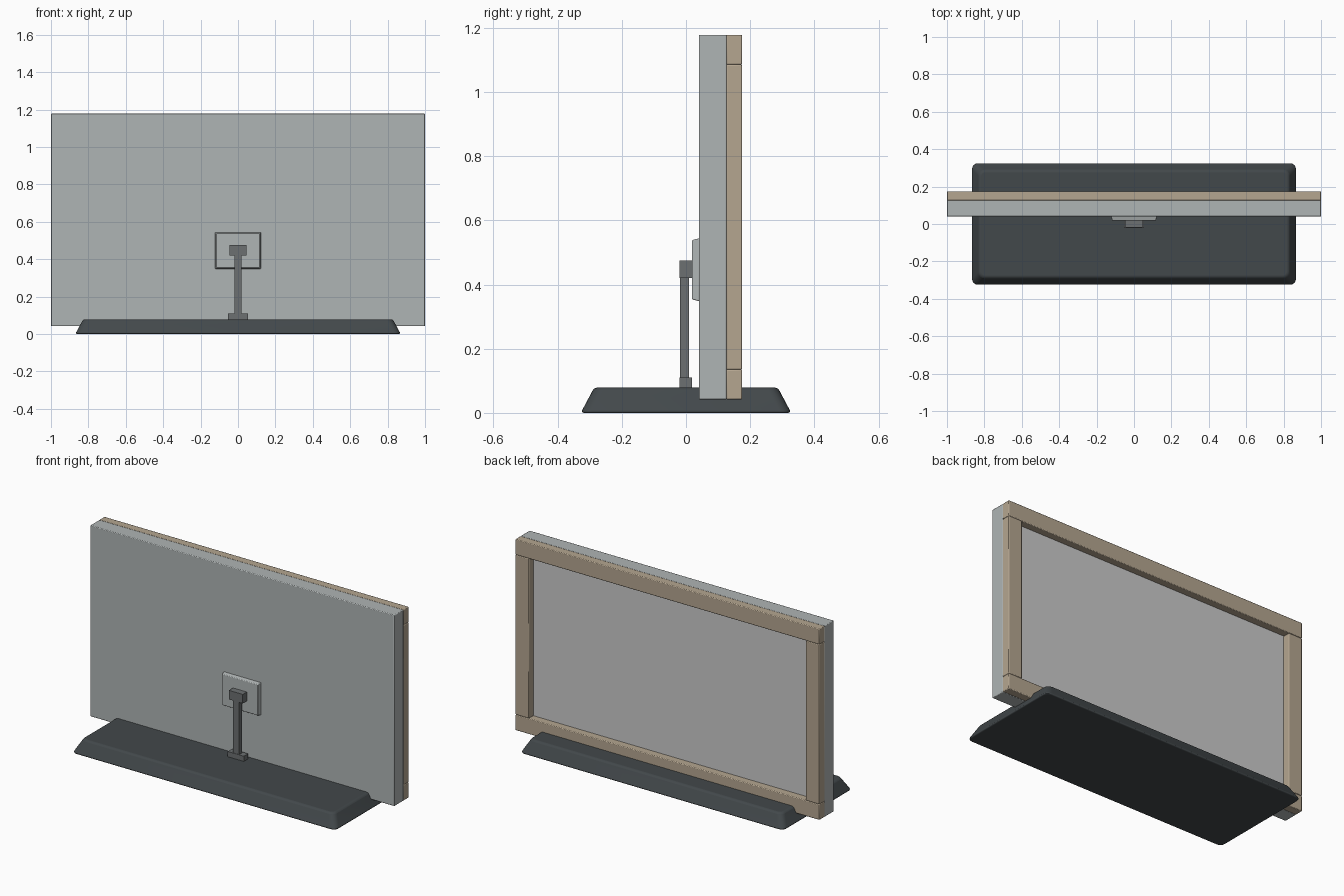
import bpy, bmesh, math

if "Cube" in bpy.data.objects:
    bpy.data.objects.remove(bpy.data.objects["Cube"])

def material(name, rgb):
    m = bpy.data.materials.new(name)
    m.diffuse_color = (*rgb, 1)
    m.use_nodes = True
    m.node_tree.nodes["Principled BSDF"].inputs["Base Color"].default_value = m.diffuse_color
    return m

SILVER = material("silver", (0.43, 0.46, 0.46))
TAN = material("tan", (0.46, 0.38, 0.28))
DARK = material("charcoal", (0.055, 0.065, 0.07))
STEEL = material("steel", (0.15, 0.16, 0.165))

def box(name, x, y, z, mat=None, bevel=0.0, segments=2, taper=None, sides=0.0):
    """Box from (min, max) ranges; taper = inset of the top face, sides = corner radius."""
    bm = bmesh.new()
    bmesh.ops.create_cube(bm, size=1)
    for v in bm.verts:
        inset = taper if taper and v.co.z > 0 else 0
        v.co = [(r[0] + inset) if c < 0 else (r[1] - inset) if r is not z else r[1]
                for c, r in zip(v.co, (x, y, z))]
    if sides:
        edges = [e for e in bm.edges
                 if abs(e.verts[0].co.z - e.verts[1].co.z) > 1e-4]
        bmesh.ops.bevel(bm, geom=edges, offset=sides, segments=4,
                        profile=0.5, affect='EDGES')
    mesh = bpy.data.meshes.new(name)
    bm.to_mesh(mesh)
    bm.free()
    ob = bpy.data.objects.new(name, mesh)
    bpy.context.collection.objects.link(ob)
    if mat:
        mesh.materials.append(mat)
    if bevel:
        b = ob.modifiers.new("bevel", 'BEVEL')
        b.width, b.segments = bevel, segments
        b.limit_method, b.angle_limit = 'ANGLE', math.radians(35)
    bpy.context.view_layer.objects.active = ob
    ob.select_set(True)
    bpy.ops.object.shade_smooth_by_angle(angle=math.radians(35))
    ob.select_set(False)
    return ob

# Sloped, rounded base
box("base", (-0.87, 0.87), (-0.328, 0.328), (0, 0.079), DARK,
    bevel=0.01, segments=3, taper=0.042, sides=0.03)

# Stand: foot, post, bracket
box("stand_foot", (-0.053, 0.053), (-0.021, 0.019), (0.075, 0.11), STEEL)
box("stand_post", (-0.02, 0.02), (-0.019, 0.01), (0.1, 0.43), STEEL)
box("stand_bracket", (-0.045, 0.045), (-0.02, 0.02), (0.421, 0.475), STEEL)

# Mounting plate: tapered towards the stand
plate = box("mount_plate", (-0.123, 0.123), (-0.098, 0.098), (0, 0.024), SILVER,
            bevel=0.003, taper=0.006)
plate.rotation_euler.x = math.pi / 2
plate.location = (0, 0.042, 0.446)

# Housing and screen
box("housing", (-1, 1), (0.04, 0.127), (0.042, 1.178), SILVER, bevel=0.004)
box("screen", (-0.92, 0.92), (0.12, 0.131), (0.12, 1.1))

# Frame: two full-width rails and two stiles between them
for name, z in (("bottom", (0.042, 0.135)), ("top", (1.085, 1.178))):
    box(f"frame_rail_{name}", (-1, 1), (0.125, 0.175), z, TAN, bevel=0.004)
for name, x in (("left", (-1, -0.91)), ("right", (0.91, 1))):
    box(f"frame_stile_{name}", x, (0.125, 0.175), (0.135, 1.085), TAN, bevel=0.004)
